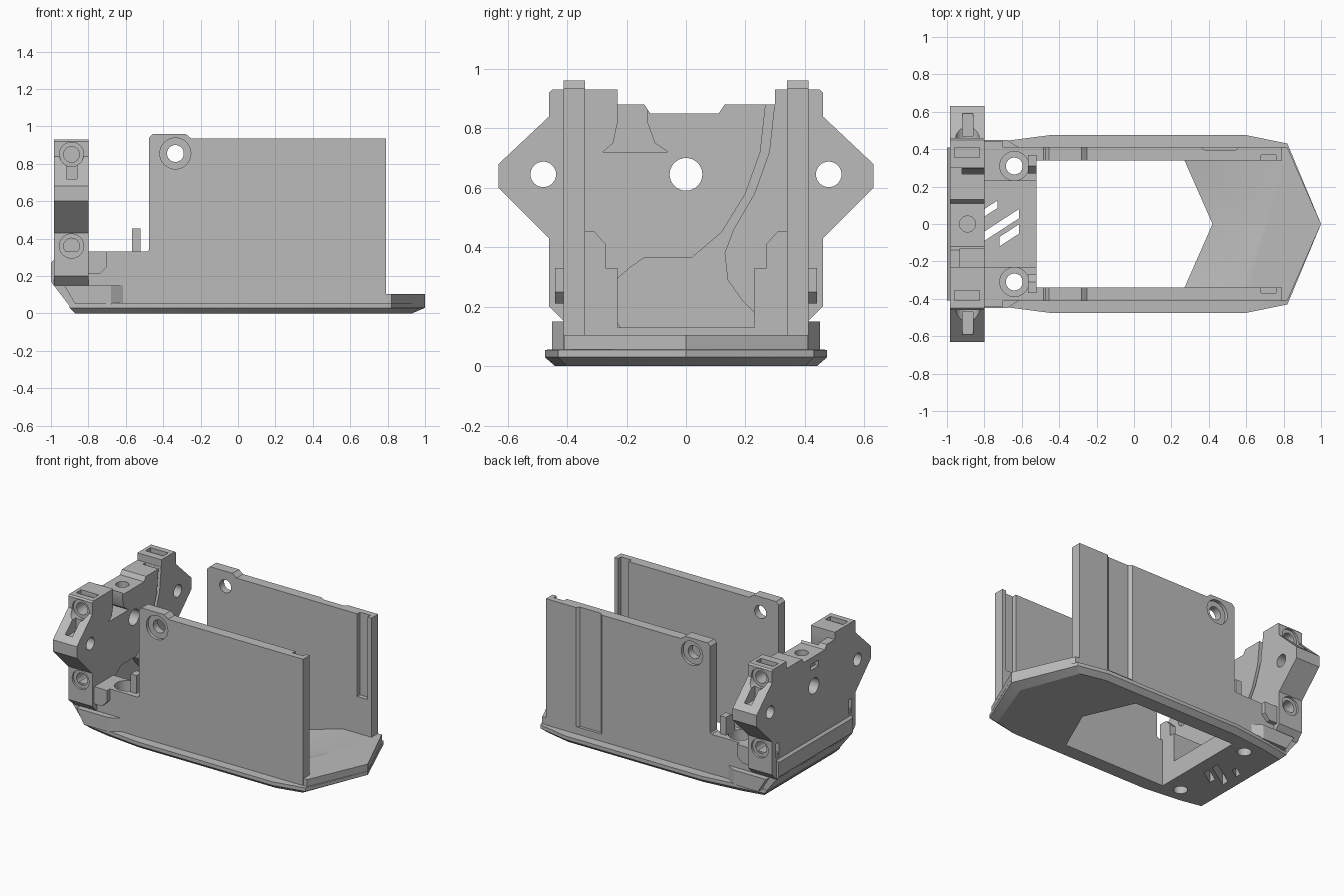
import bpy
import bmesh
import math

cube = bpy.data.objects.get("Cube")
if cube:
    bpy.data.objects.remove(cube, do_unlink=True)

grey = bpy.data.materials.new("mid_grey")
grey.use_nodes = True
grey.diffuse_color = (0.5, 0.5, 0.5, 1)
grey.node_tree.nodes["Principled BSDF"].inputs["Base Color"].default_value = grey.diffuse_color


def loft(name, rings):
    """Skin a closed solid through rings with equal point counts."""
    bm = bmesh.new()
    loops = [[bm.verts.new(p) for p in ring] for ring in rings]
    n = len(loops[0])
    for a, b in zip(loops, loops[1:]):
        for i in range(n):
            j = (i + 1) % n
            bm.faces.new((a[i], a[j], b[j], b[i]))
    bm.faces.new(loops[0])
    bm.faces.new(loops[-1])
    bmesh.ops.recalc_face_normals(bm, faces=bm.faces)
    mesh = bpy.data.meshes.new(name)
    bm.to_mesh(mesh)
    bm.free()
    mesh.materials.append(grey)
    obj = bpy.data.objects.new(name, mesh)
    bpy.context.collection.objects.link(obj)
    return obj


def prism(name, axis, pts, lo, hi):
    """Extrude a 2D outline along an axis; pts hold the other two coordinates."""
    place = {"x": lambda u, v, w: (w, u, v),
             "y": lambda u, v, w: (u, w, v),
             "z": lambda u, v, w: (u, v, w)}[axis]
    return loft(name, [[place(u, v, w) for u, v in pts] for w in (lo, hi)])


def box(name, x, y, z):
    return prism(name, "z", [(x[0], y[0]), (x[1], y[0]), (x[1], y[1]), (x[0], y[1])], *z)


def rod(name, axis, u, v, r, lo, hi, n=32):
    pts = [(u + r * math.cos(2 * math.pi * i / n), v + r * math.sin(2 * math.pi * i / n))
           for i in range(n)]
    return prism(name, axis, pts, lo, hi)


def carve(obj, cutters):
    """Subtract every cutter, keep the result as a plain mesh."""
    for c in cutters:
        c.hide_render = True
        mod = obj.modifiers.new("cut", "BOOLEAN")
        mod.object = c
        mod.operation = "DIFFERENCE"
        mod.solver = "EXACT"
    bpy.context.view_layer.update()
    mesh = bpy.data.meshes.new_from_object(obj.evaluated_get(bpy.context.evaluated_depsgraph_get()))
    obj.modifiers.clear()
    obj.data = mesh
    for c in cutters:
        bpy.data.objects.remove(c, do_unlink=True)


def mirrored(half):
    return half + [(x, -y) for x, y in reversed(half) if y > 0]


def ring(half, z):
    return [(x, y, z) for x, y in mirrored(half)]


def span(s, a, b):
    return sorted((s * a, s * b))


def deck_cutters():
    """Slanted vents and screw holes that pass through floor and deck."""
    slots = [(-0.80, -0.73, 0.04, 0.08), (-0.80, -0.615, -0.09, -0.04), (-0.72, -0.615, -0.12, -0.07)]
    cuts = []
    for x0, x1, y0, y1 in slots:
        rise = (x1 - x0) * 0.65
        cuts.append(prism("vent_cut", "z", [(x0, y0), (x1, y0 + rise), (x1, y1 + rise), (x0, y1)], -0.1, 0.5))
    for s in (-1, 1):
        cuts.append(rod("screw_cut", "z", -0.64, s * 0.31, 0.045, -0.1, 0.5))
    return cuts


# Base tray with chamfered underside, pointed nose and bevelled opening
rim = [(1, 0), (0.82, 0.43), (0.6, 0.475), (-0.45, 0.475), (-0.72, 0.44), (-0.9, 0.41)]
under = [(0.93, 0), (0.78, 0.4), (0.6, 0.44), (-0.45, 0.44), (-0.72, 0.41), (-0.87, 0.38)]
upper = [(1, 0)] + [(x, 0.41) for x, y in rim[1:]]
tray = loft("base_tray", [ring(under, 0), ring(rim, 0.03), ring(rim, 0.055),
                          ring(upper, 0.056), ring(upper, 0.105)])
opening = loft("opening_cut", [
    ring([(0.42, 0), (0.27, 0.34), (-0.52, 0.34)], -0.01),
    ring([(0.42, 0), (0.27, 0.34), (-0.52, 0.34)], 0.02),
    ring([(0.715, 0), (0.585, 0.34), (-0.52, 0.34)], 0.108)])
carve(tray, [opening] + deck_cutters())

# Recess and cable channel on the inner face of the end bracket
cavity = [(-0.22, 0.13), (-0.27, 0.2), (-0.27, 0.26), (-0.19, 0.33), (-0.14, 0.365), (0.02, 0.365),
          (0.12, 0.45), (0.2, 0.58), (0.25, 0.72), (0.27, 0.9), (0.3, 0.9), (0.28, 0.72),
          (0.23, 0.58), (0.16, 0.46), (0.13, 0.38), (0.14, 0.29), (0.19, 0.22), (0.24, 0.17), (0.24, 0.13)]

# Raised rear deck
deck = prism("rear_deck", "y", [(-0.893, 0.03), (-1, 0.17), (-1, 0.27), (-0.98, 0.29), (-0.98, 0.33),
                                (-0.52, 0.33), (-0.52, 0.03)], -0.41, 0.41)
carve(deck, [box("pocket_cut", (-0.81, -0.5), (-0.23, 0.23), (0.13, 0.5)),
             prism("cavity_cut", "x", cavity, -0.92, -0.79)]
      + deck_cutters()
      + [rod("bore_cut", "z", -0.64, s * 0.31, 0.078, 0.2, 0.5) for s in (-1, 1)])

# End bracket with wings and towers
bracket = prism("end_bracket", "x", [
    (-0.41, 0.15), (-0.46, 0.2), (-0.46, 0.43), (-0.63, 0.6), (-0.63, 0.68), (-0.46, 0.84),
    (-0.46, 0.92), (-0.45, 0.93), (-0.23, 0.93), (-0.23, 0.88), (-0.14, 0.88), (-0.12, 0.85),
    (0.11, 0.85), (0.13, 0.88), (0.3, 0.88), (0.3, 0.93), (0.45, 0.93), (0.46, 0.92),
    (0.46, 0.84), (0.63, 0.68), (0.63, 0.6), (0.46, 0.43), (0.46, 0.2), (0.41, 0.15)], -0.985, -0.8)
cuts = [
    prism("cavity_cut", "x", cavity, -0.92, -0.79),
    prism("groove_cut", "x", [(-0.23, 1), (-0.23, 0.82), (-0.245, 0.75), (-0.28, 0.72), (-0.06, 0.72),
                              (-0.105, 0.75), (-0.13, 0.82), (-0.13, 1)], -0.93, -0.79),
    rod("centre_cut", "x", 0, 0.645, 0.055, -1.1, -0.7),
    rod("top_cut", "z", -0.89, 0, 0.043, 0.78, 1),
    box("window_cut", (-1.1, -0.96), (-0.05, 0.04), (0.765, 0.805)),
]
for s in (-1, 1):
    cuts.append(rod("wing_cut", "x", s * 0.48, 0.645, 0.043, -1.1, -0.7))
    for z in (0.36, 0.85):
        cuts.append(rod("counterbore_cut", "y", -0.89, z, 0.065, *span(s, 0.445, 0.7)))
        cuts.append(rod("pilot_cut", "y", -0.89, z, 0.042, *span(s, 0.33, 0.7)))
    cuts.append(box("slot_cut", (-0.917, -0.862), span(s, 0.47, 0.59), (0.7, 0.85)))
    cuts.append(box("tower_cut", (-0.96, -0.825), span(s, 0.355, 0.41), (0.9, 1)))
    cuts.append(box("strap_cut", (-1.1, -0.95), span(s, 0.385, 0.415), (0.3, 0.4)))
carve(bracket, cuts)

# Side walls, corner ledges and small posts, one set on each side
parts = [tray, deck, bracket]
for s, side in ((-1, "front"), (1, "back")):
    wall = prism(side + "_wall", "y", [
        (-0.52, 0.05), (0.79, 0.05), (0.79, 0.935), (-0.25, 0.935), (-0.28, 0.96), (-0.455, 0.96),
        (-0.475, 0.94), (-0.475, 0.34), (-0.485, 0.33), (-0.52, 0.33)], *span(s, 0.34, 0.412))
    cuts = [rod("hole_cut", "y", -0.335, 0.855, 0.045, *span(s, 0.2, 0.6)),
            rod("hole_bore_cut", "y", -0.335, 0.855, 0.083, *span(s, 0.39, 0.6)),
            box("rib_cut", (0.68, 0.76), span(s, 0.2, 0.37), (0.36, 1.2))]
    if s > 0:
        cuts.append(prism("relief_cut", "z", [(0.34, 0.43), (0.38, 0.393), (0.54, 0.393), (0.58, 0.43)],
                          0.106, 1.2))
    carve(wall, cuts)
    ledge = prism(side + "_ledge", "y", [(-0.98, 0.21), (-0.74, 0.21), (-0.7, 0.25), (-0.7, 0.33),
                                         (-0.98, 0.33)], *span(s, 0.4, 0.44))
    skirt = loft(side + "_skirt", [
        [(x, s * y, z) for x, y in ((-0.93 + d, 0.4), (-0.93 + d, 0.45), (-0.68, 0.45), (-0.6, 0.4))]
        for d, z in ((0.06, 0.05), (0, 0.15))])
    post = prism(side + "_post", "x", [(s * y, z) for y, z in (
        (0.27, 0.3), (0.27, 0.41), (0.31, 0.455), (0.37, 0.455), (0.37, 0.3))], -0.567, -0.522)
    parts += [wall, ledge, skirt, post]

# Keep corners crisp and bores round
bpy.ops.object.select_all(action="DESELECT")
for p in parts:
    p.select_set(True)
bpy.context.view_layer.objects.active = tray
bpy.ops.object.shade_smooth_by_angle(angle=math.radians(25))
